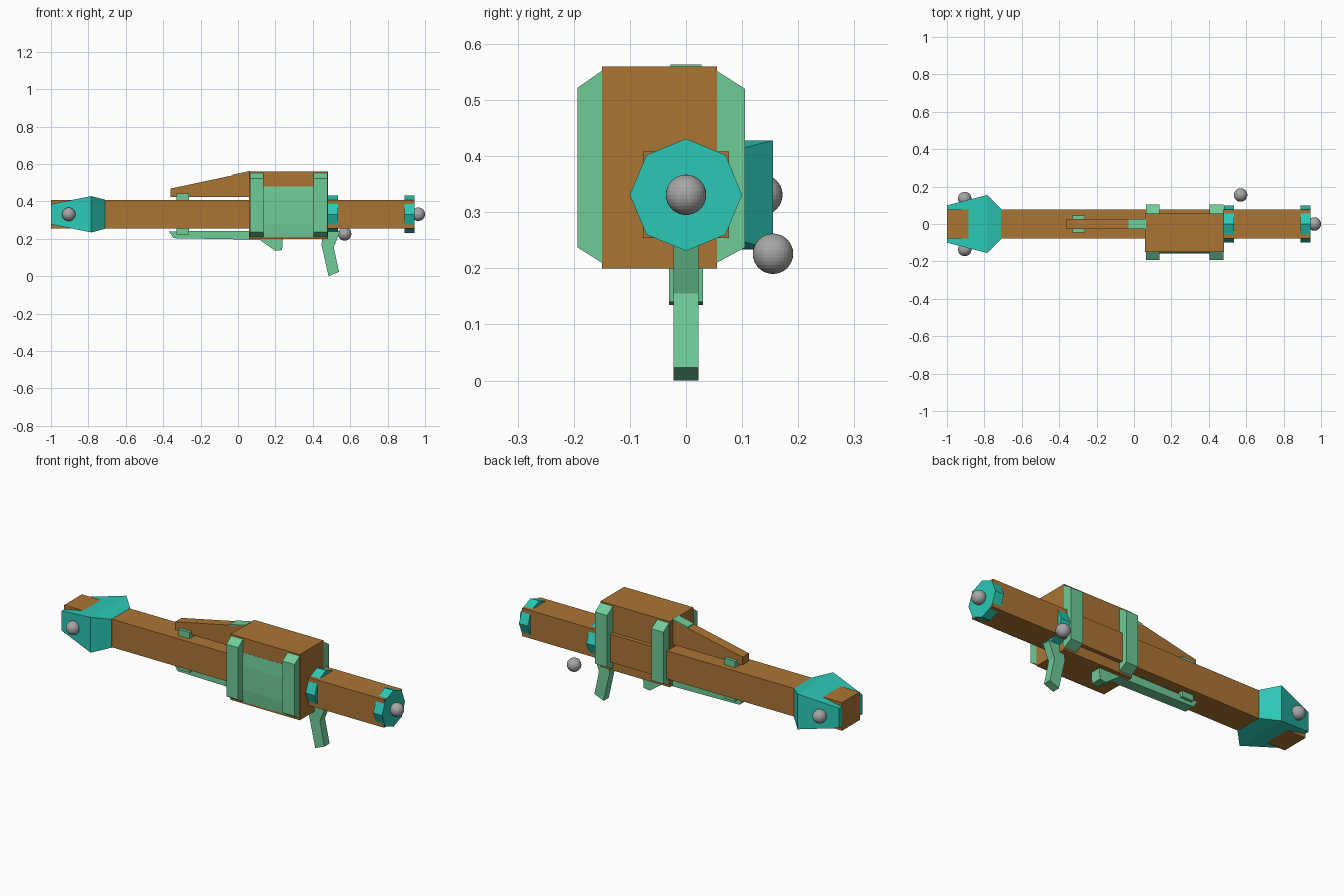
import bpy, bmesh, math

if "Cube" in bpy.data.objects:
    bpy.data.objects.remove(bpy.data.objects["Cube"])


def material(name, color):
    m = bpy.data.materials.new(name)
    m.diffuse_color = (*color, 1)
    m.use_nodes = True
    m.node_tree.nodes["Principled BSDF"].inputs["Base Color"].default_value = m.diffuse_color
    return m


BROWN = material("brown", (0.41, 0.177, 0.034))
TEAL = material("teal", (0.025, 0.58, 0.47))
GREEN = material("light green", (0.16, 0.60, 0.31))
GREY = material("grey", (0.38, 0.38, 0.38))
AXIS_Z = 0.331


def finish(name, bm, mat):
    bmesh.ops.recalc_face_normals(bm, faces=bm.faces)
    me = bpy.data.meshes.new(name)
    bm.to_mesh(me)
    bm.free()
    me.materials.append(mat)
    ob = bpy.data.objects.new(name, me)
    bpy.context.collection.objects.link(ob)
    return ob


def loft(name, sections, mat):
    """Skin matching closed sections and cap both ends."""
    bm = bmesh.new()
    rings = [[bm.verts.new(p) for p in s] for s in sections]
    n = len(rings[0])
    for a, b in zip(rings, rings[1:]):
        for i in range(n):
            j = (i + 1) % n
            bm.faces.new((a[i], a[j], b[j], b[i]))
    bm.faces.new(rings[0])
    bm.faces.new(rings[-1])
    return finish(name, bm, mat)


def prism_x(name, yz, x0, x1, mat):
    return loft(name, [[(x, y, z) for y, z in yz] for x in (x0, x1)], mat)


def prism_y(name, xz, y0, y1, mat):
    return loft(name, [[(x, y, z) for x, z in xz] for y in (y0, y1)], mat)


def rect(y0, y1, z0, z1):
    return [(y0, z0), (y1, z0), (y1, z1), (y0, z1)]


def ball(name, loc):
    bm = bmesh.new()
    bmesh.ops.create_uvsphere(bm, u_segments=32, v_segments=16, radius=0.036)
    bmesh.ops.translate(bm, verts=bm.verts, vec=loc)
    finish(name, bm, GREY)


# Square barrel and its octagonal collars
prism_x("barrel", rect(-0.077, 0.077, 0.254, 0.408), -1, 0.94, BROWN)
octagon = [(0.1 * math.cos(i * math.pi / 4), AXIS_Z + 0.1 * math.sin(i * math.pi / 4))
           for i in range(8)]
prism_x("rear_collar", octagon, 0.48, 0.535, TEAL)
prism_x("front_collar", octagon, 0.89, 0.943, TEAL)

# Flared head at the left end
stations = [(-0.999, 0.1, 0.054), (-0.785, 0.155, 0.097), (-0.71, 0.08, 0.078)]
loft("flared_head", [[(x, y, z) for y, z in rect(-w, w, AXIS_Z - h, AXIS_Z + h)]
                     for x, w, h in stations], TEAL)

# Main housing with two bands and a faceted side panel
prism_x("housing", rect(-0.15, 0.055, 0.2, 0.56), 0.06, 0.48, BROWN)
band = [(-0.193, 0.237), (-0.193, 0.522), (-0.15, 0.552), (0.055, 0.552),
        (0.105, 0.52), (0.105, 0.237), (0.055, 0.21), (-0.15, 0.21)]
for name, x0, x1 in (("left_band", 0.064, 0.136), ("right_band", 0.405, 0.479)):
    prism_x(name, band, x0, x1, GREEN)
prism_x("side_panel", [(-0.14, 0.21), (-0.151, 0.21), (-0.157, 0.28), (-0.157, 0.41),
                       (-0.151, 0.48), (-0.14, 0.48)], 0.13, 0.41, GREEN)

# Sloped top fin with a green cover near the housing
prism_y("top_fin", [(-0.362, 0.424), (0.07, 0.424), (0.07, 0.56), (-0.362, 0.468)],
        -0.028, 0.028, BROWN)
prism_y("fin_cover", [(-0.03, 0.53), (0.064, 0.55), (0.064, 0.563), (-0.03, 0.543)],
        -0.028, 0.028, GREEN)

# Clips above and below the barrel
prism_x("top_clip", rect(-0.045, 0.045, 0.4, 0.443), -0.33, -0.262, GREEN)
prism_x("bottom_clip", rect(-0.045, 0.045, 0.222, 0.26), -0.33, -0.262, GREEN)

# Lower rail with its small hook, and the handle
prism_y("lower_rail", [(-0.37, 0.24), (-0.345, 0.203), (0.115, 0.195), (0.2, 0.135),
                       (0.236, 0.14), (0.24, 0.205), (0.24, 0.243)], -0.03, 0.03, GREEN)
prism_y("handle", [(0.452, 0.24), (0.447, 0.165), (0.484, 0.0), (0.54, 0.023),
                   (0.512, 0.155), (0.546, 0.24)], -0.022, 0.022, GREEN)

# Grey balls
ball("muzzle_ball", (0.964, 0, AXIS_Z))
ball("loose_ball", (0.57, 0.155, 0.226))
for side, name in ((-1, "front_head_ball"), (1, "back_head_ball")):
    ball(name, (-0.905, side * 0.136, AXIS_Z))
